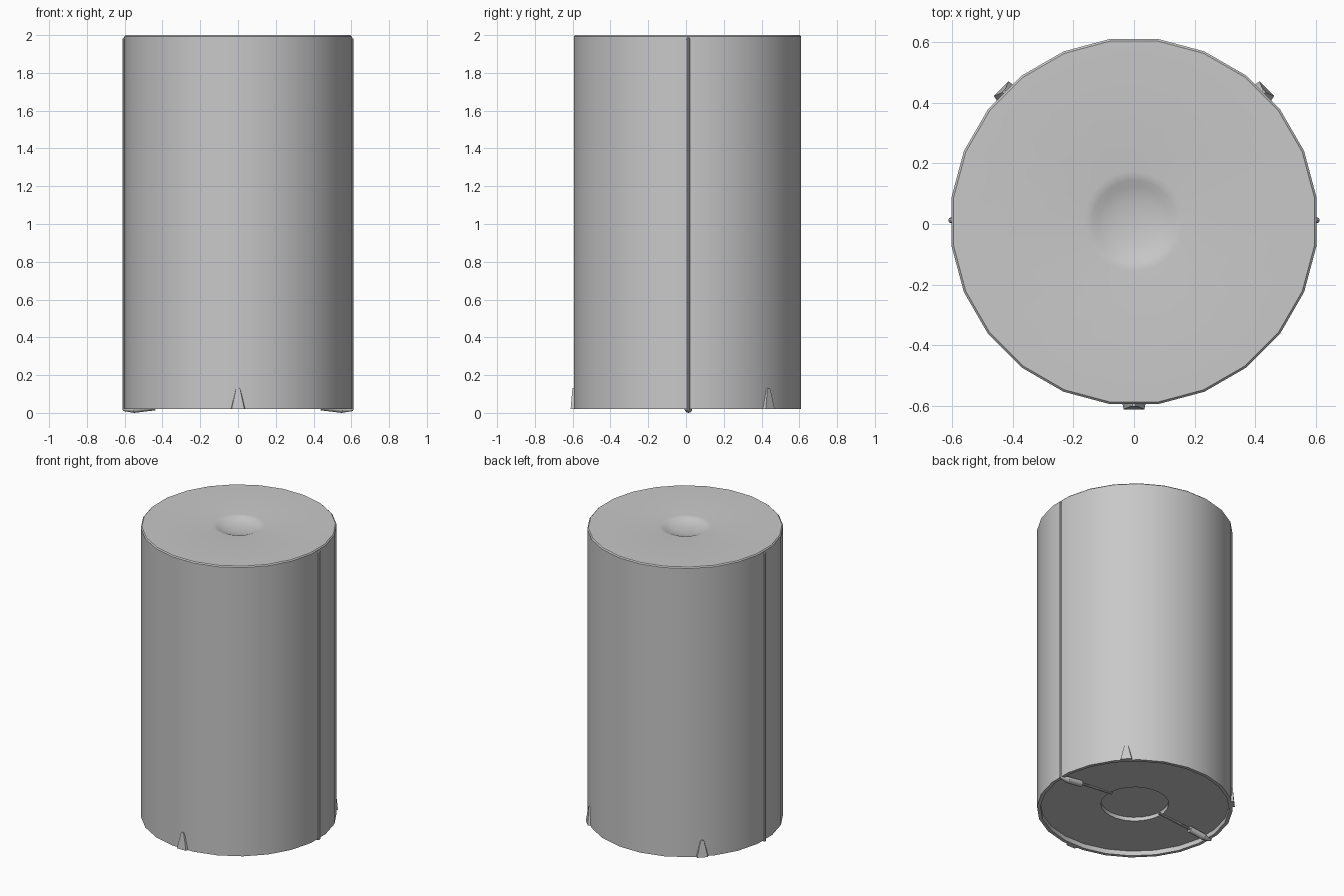
import bpy, bmesh, math
from mathutils import Vector, Matrix

if "Cube" in bpy.data.objects:
    bpy.data.objects.remove(bpy.data.objects["Cube"])

CY = 0.008      # body axis sits slightly behind y = 0
SIDES = 24

grey = bpy.data.materials.new("plain_grey")
grey.diffuse_color = (0.58, 0.58, 0.58, 1)
grey.use_nodes = True
grey.node_tree.nodes["Principled BSDF"].inputs["Base Color"].default_value = grey.diffuse_color


def finish(name, bm, angle=32):
    bmesh.ops.recalc_face_normals(bm, faces=bm.faces)
    me = bpy.data.meshes.new(name)
    bm.to_mesh(me)
    bm.free()
    me.materials.append(grey)
    me.shade_smooth()
    me.set_sharp_from_angle(angle=math.radians(angle))
    ob = bpy.data.objects.new(name, me)
    bpy.context.collection.objects.link(ob)
    return ob


def lathe(name, profile):
    """Revolve (radius, z) points; the first and last lie on the axis."""
    bm = bmesh.new()
    rings = []
    for r, z in profile:
        if r == 0:
            rings.append([bm.verts.new((0, CY, z))] * SIDES)
        else:
            angs = [2 * math.pi * (i + 0.5) / SIDES for i in range(SIDES)]
            rings.append([bm.verts.new((r * math.cos(a), CY + r * math.sin(a), z)) for a in angs])
    for a, b in zip(rings, rings[1:]):
        for i in range(SIDES):
            j = (i + 1) % SIDES
            quad = list(dict.fromkeys((a[i], a[j], b[j], b[i])))
            bm.faces.new(quad)
    return finish(name, bm)


def add_rod(bm, p, q, r1, r2, seg=12):
    """Tapered capped cylinder from p to q."""
    p, q = Vector(p), Vector(q)
    d = q - p
    m = Matrix.Translation((p + q) / 2) @ d.to_track_quat('Z', 'Y').to_matrix().to_4x4()
    bmesh.ops.create_cone(bm, cap_ends=True, segments=seg, radius1=r1, radius2=r2,
                          depth=d.length, matrix=m)


# Drum: recessed underside with a central hole, beveled top with a shallow dish
lathe("drum_body", [
    (0, 0.078), (0.21, 0.078), (0.21, 0.052), (0.585, 0.052), (0.585, 0.02),
    (0.607, 0.02), (0.607, 1.993), (0.600, 2.0),
    (0.165, 2.0), (0.150, 1.998), (0.136, 1.994), (0.115, 1.985),
    (0.08, 1.976), (0.04, 1.971), (0, 1.970)])

# Cables up both sides, with plugs and leads on the underside
YC = 0.0125
for side, s in (("right", 1), ("left", -1)):
    bm = bmesh.new()
    add_rod(bm, (s * 0.604, YC, 0.015), (s * 0.604, YC, 1.98), 0.008, 0.008, 8)
    add_rod(bm, (s * 0.605, YC, 1.976), (s * 0.588, YC, 1.995), 0.009, 0.006, 8)
    finish(side + "_cable", bm)

    bm = bmesh.new()
    add_rod(bm, (s * 0.44, YC, 0.034), (s * 0.55, YC, 0.0205), 0.0205, 0.0205)
    add_rod(bm, (s * 0.55, YC, 0.0205), (s * 0.608, YC, 0.017), 0.0205, 0.007)
    finish(side + "_plug", bm)

    bm = bmesh.new()
    add_rod(bm, (s * 0.19, YC, 0.056), (s * 0.445, YC, 0.034), 0.008, 0.008, 8)
    finish(side + "_lead", bm)

# Three tapered wedge feet clipped to the lower wall
outline = [(-0.04, 0.02), (0.04, 0.02), (0.014, 0.122), (0.006, 0.132),
           (-0.006, 0.132), (-0.014, 0.122)]
for name, deg in (("front_foot", -90), ("right_back_foot", 45), ("left_back_foot", 135)):
    bm = bmesh.new()
    rot = Matrix.Translation((0, CY, 0)) @ Matrix.Rotation(math.radians(deg), 4, 'Z')
    inner = [bm.verts.new(rot @ Vector((0.59, w, z))) for w, z in outline]
    outer = [bm.verts.new(rot @ Vector((0.619 - 0.09 * (z - 0.02), w * 0.85, z)))
             for w, z in outline]
    bm.faces.new(inner)
    bm.faces.new(outer)
    for i in range(len(outline)):
        j = (i + 1) % len(outline)
        bm.faces.new((inner[i], inner[j], outer[j], outer[i]))
    finish(name, bm)
